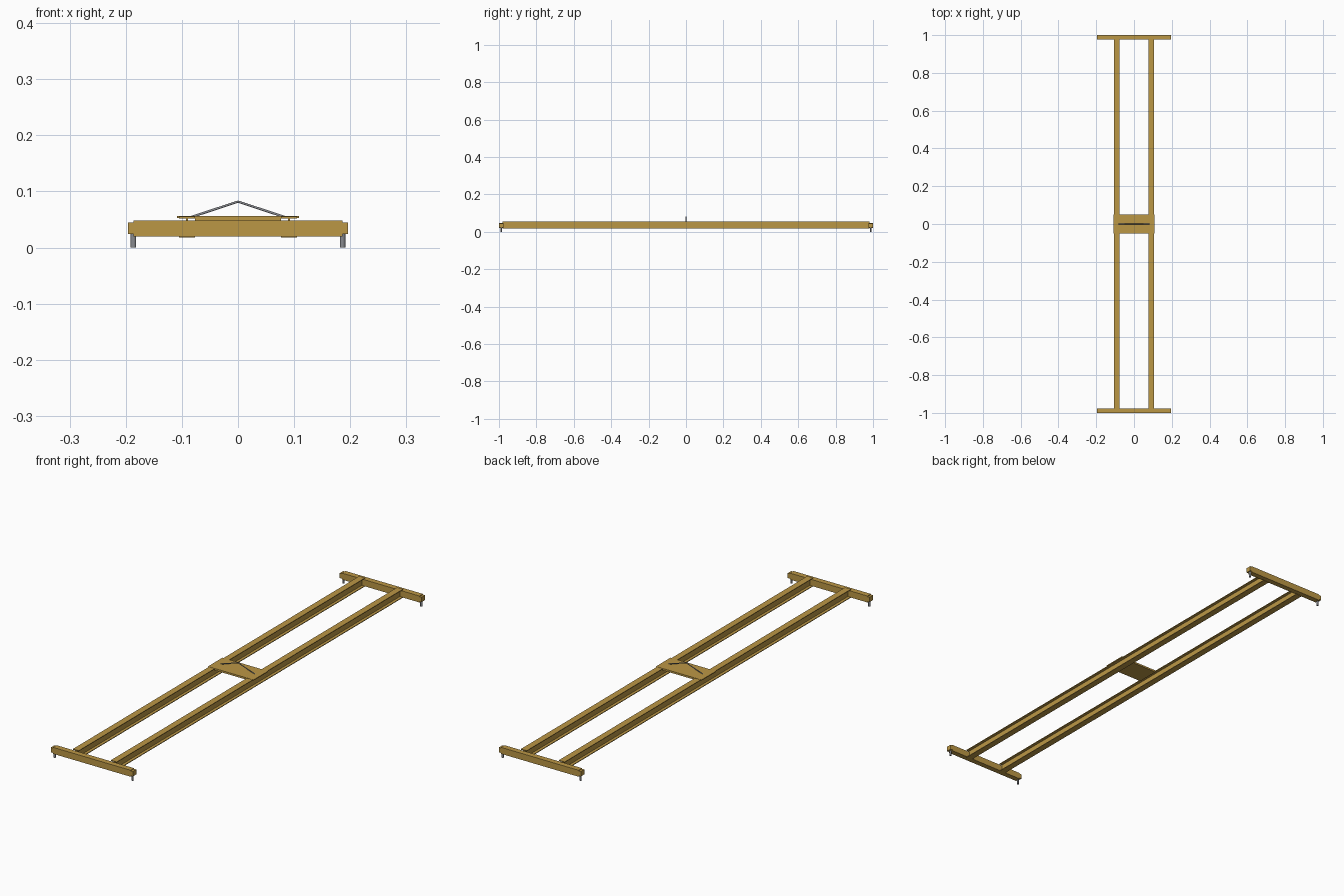
import bpy, bmesh, math
from mathutils import Vector

if "Cube" in bpy.data.objects:
    bpy.data.objects.remove(bpy.data.objects["Cube"])

ochre = bpy.data.materials.new("ochre_paint")
ochre.diffuse_color = (0.50, 0.31, 0.06, 1)
ochre.use_nodes = True
ochre.node_tree.nodes["Principled BSDF"].inputs["Base Color"].default_value = ochre.diffuse_color
steel = bpy.data.materials.new("grey_steel")
steel.diffuse_color = (0.25, 0.26, 0.28, 1)
steel.use_nodes = True
steel.node_tree.nodes["Principled BSDF"].inputs["Base Color"].default_value = steel.diffuse_color


def finish(name, bm, mat):
    bmesh.ops.recalc_face_normals(bm, faces=bm.faces)
    me = bpy.data.meshes.new(name)
    bm.to_mesh(me)
    bm.free()
    me.materials.append(mat)
    ob = bpy.data.objects.new(name, me)
    bpy.context.collection.objects.link(ob)
    return ob


def prism(name, profile, axis, a, b, mat):
    """Extrude an (u, z) profile along x or y from a to b."""
    bm = bmesh.new()
    co = [(a, u, z) if axis == 'x' else (u, a, z) for u, z in profile]
    face = bm.faces.new([bm.verts.new(c) for c in co])
    out = bmesh.ops.extrude_face_region(bm, geom=[face])
    move = Vector((b - a, 0, 0)) if axis == 'x' else Vector((0, b - a, 0))
    verts = [g for g in out['geom'] if isinstance(g, bmesh.types.BMVert)]
    bmesh.ops.translate(bm, verts=verts, vec=move)
    return finish(name, bm, mat)


def rod(name, p, q, r, sides=12):
    p, q = Vector(p), Vector(q)
    bm = bmesh.new()
    bmesh.ops.create_cone(bm, cap_ends=True, segments=sides, radius1=r,
                          radius2=r, depth=(q - p).length)
    bm.transform((q - p).to_track_quat('Z', 'Y').to_matrix().to_4x4())
    bmesh.ops.translate(bm, verts=bm.verts, vec=(p + q) / 2)
    return finish(name, bm, steel)


# Long I-section rails
w, t, f, z0, z1 = 0.014, 0.0015, 0.003, 0.018, 0.055
half = [(w, z0), (w, z0 + f), (t, z0 + f), (t, z1 - f), (w, z1 - f), (w, z1)]
section = half + [(-u, z) for u, z in reversed(half)]
for s, side in ((-1, "left"), (1, "right")):
    prism(side + "_rail", [(u + s * 0.091, z) for u, z in section],
          'y', -0.98, 0.98, ochre)

# End crossbeams with stepped end caps and feet
for s, end in ((-1, "front"), (1, "back")):
    ya, yb = s * 0.976, s * 1.0
    full = [(ya, 0.02), (yb, 0.02), (yb, 0.048), (ya, 0.048)]
    prism(end + "_crossbeam", full, 'x', -0.186, 0.186, ochre)
    cap = [(ya, 0.024), (yb, 0.024), (yb, 0.045), (ya, 0.045)]
    for k, side in ((-1, "left"), (1, "right")):
        prism(f"{end}_{side}_end_cap", cap, 'x', k * 0.186, k * 0.196, ochre)
        rod(f"{end}_{side}_foot", (k * 0.1865, s * 0.988, 0),
            (k * 0.1865, s * 0.988, 0.0245), 0.0048, 16)

# Centre plate lying over the rails, with a shallow infill between them
plate = [(-0.109, 0.0525), (-0.077, 0.0525), (-0.077, 0.048), (0.077, 0.048),
         (0.077, 0.0525), (0.109, 0.0525), (0.109, 0.056), (-0.109, 0.056)]
prism("centre_plate", plate, 'y', -0.05, 0.05, ochre)

# Two-leg lifting sling
for s, side in ((-1, "left"), (1, "right")):
    rod(side + "_sling_leg", (s * 0.083, 0, 0.0545), (0, 0, 0.082), 0.002)
